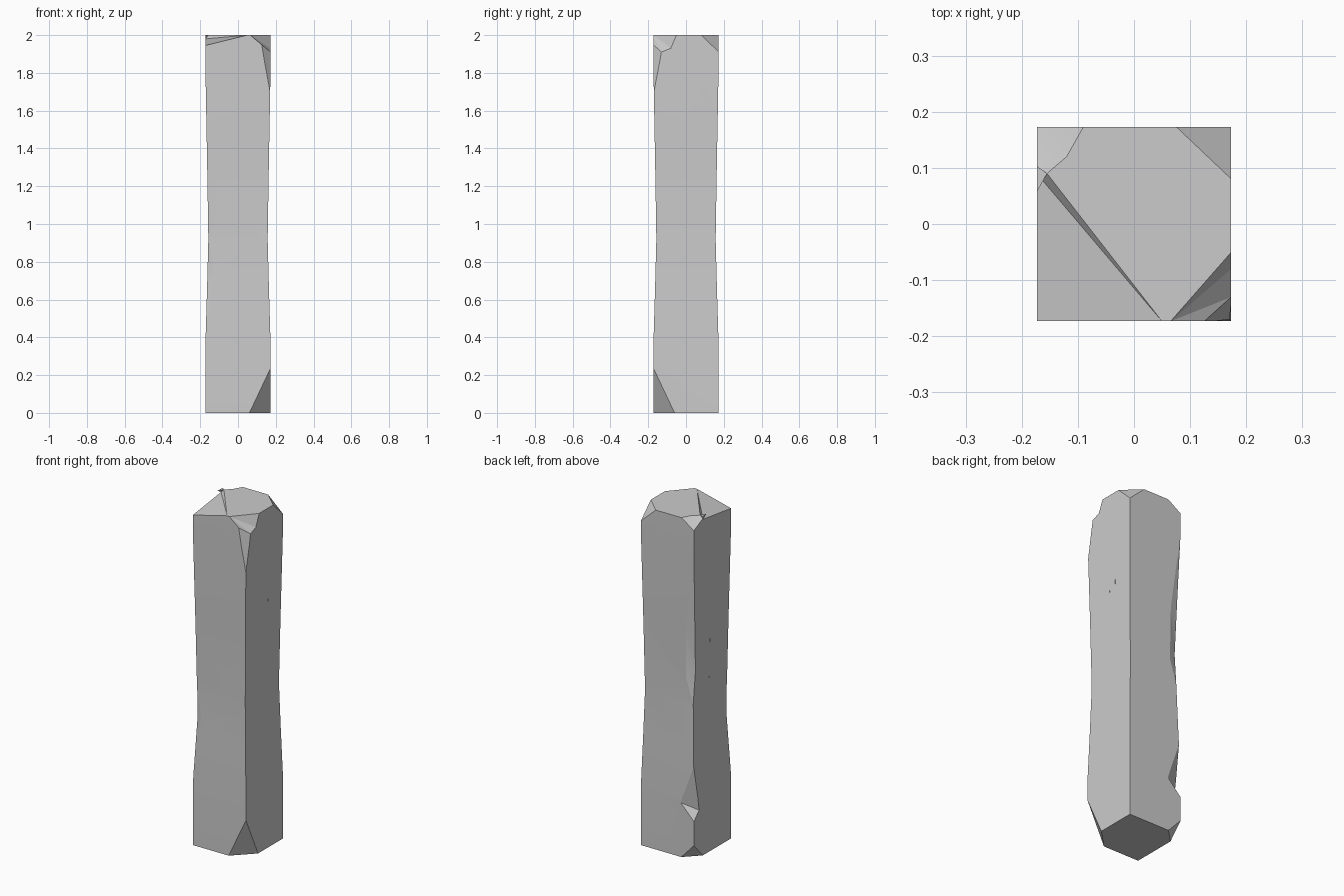
import bpy, bmesh

if "Cube" in bpy.data.objects:
    bpy.data.objects.remove(bpy.data.objects["Cube"])

W = 0.173

# pillar body: square section lofted with a slight waist
bm = bmesh.new()
rings = []
for z, w in [(0, W), (0.35, W), (0.65, 0.164), (0.92, 0.157), (1.3, 0.163), (1.85, W), (2, W)]:
    rings.append([bm.verts.new((sx * w, sy * w, z)) for sx, sy in ((-1, -1), (1, -1), (1, 1), (-1, 1))])
for a, b in zip(rings, rings[1:]):
    for i in range(4):
        j = (i + 1) % 4
        bm.faces.new((a[i], a[j], b[j], b[i]))
bm.faces.new(rings[0][::-1])
bm.faces.new(rings[-1])
me = bpy.data.meshes.new("pillar")
bm.to_mesh(me)
bm.free()
pillar = bpy.data.objects.new("pillar", me)
bpy.context.collection.objects.link(pillar)
bpy.context.view_layer.objects.active = pillar
pillar.select_set(True)


def chip(points):
    """Cut away the convex hull of the given points."""
    b = bmesh.new()
    for p in points:
        b.verts.new(p)
    r = bmesh.ops.convex_hull(b, input=b.verts)
    junk = list({v for v in r["geom_interior"] + r["geom_unused"] if isinstance(v, bmesh.types.BMVert)})
    bmesh.ops.delete(b, geom=junk, context='VERTS')
    bmesh.ops.recalc_face_normals(b, faces=b.faces)
    m = bpy.data.meshes.new("chip_cutter")
    b.to_mesh(m)
    b.free()
    c = bpy.data.objects.new("chip_cutter", m)
    c.hide_render = True
    bpy.context.collection.objects.link(c)
    mod = pillar.modifiers.new("chip", 'BOOLEAN')
    mod.operation, mod.solver, mod.object = 'DIFFERENCE', 'EXACT', c
    bpy.ops.object.modifier_apply(modifier=mod.name)
    bpy.data.objects.remove(c)


F = 0.1735  # just outside the side faces
# top corners
chip([(0.075, F, 2), (F, 0.08, 2), (F, F, 1.91), (0.25, 0.25, 2.1)])
chip([(-0.09, F, 2), (-0.12, 0.12, 2), (-0.155, 0.09, 2), (-F, 0.09, 1.985), (-F, F, 1.945), (-0.25, 0.25, 2.1)])
chip([(-0.155, 0.09, 2), (-0.113, -0.10, 2), (0.05, -F, 2), (-0.1, -F, 1.98),
      (-F, -F, 1.945), (-F, 0.09, 1.98), (-0.25, -0.25, 2.1)])
# front right corner, long splinter and top break
chip([(0.065, -F, 2), (0.14, -0.14, 2), (F, -0.05, 2), (0.125, -F, 1.95), (F, -0.13, 1.91),
      (F, -0.08, 1.93), (0.3, -0.3, 2.1)])
chip([(0.125, -F, 1.95), (F, -0.13, 1.91), (0.147, -0.147, 1.97), (F, -F, 1.66), (0.3, -0.3, 1.98)])
# bottom corners
chip([(0.06, -F, 0), (F, -0.06, 0), (0.12, -F, 0.04), (F, -0.14, 0.04), (F, -F, 0.24), (0.3, -0.3, -0.1)])
chip([(-0.09, F, 0), (-F, 0.09, 0), (-F, F, 0.09), (-0.25, 0.25, -0.1)])
# back left edge chips
chip([(-0.17, 0.17, 0.58), (-0.085, 0.174, 0.32), (-0.174, 0.125, 0.28), (-F, F, 0.23), (-0.3, 0.3, 0.4)])
chip([(-0.171, 0.171, 1.78), (-0.11, 0.166, 1.38), (-0.11, 0.16, 1.05), (-0.161, 0.14, 1.1),
      (-0.158, 0.158, 0.9), (-0.3, 0.3, 1.3)])
# front left edge chip
chip([(-F, -F, 0.37), (-0.125, -0.163, 0.75), (-0.163, -0.145, 0.75), (-0.159, -0.159, 1.02), (-0.3, -0.3, 0.75)])

# hairline cracks: (side of x, y, bottom z, top z)
for s, y, z0, z1 in [(1, 0.045, 1.32, 1.72), (1, 0.0, 1.36, 1.48), (-1, 0.01, 1.18, 1.3), (-1, 0.01, 0.95, 1.08)]:
    zm = (z0 + z1) / 2
    chip([(s * 0.2, y + 0.003, zm), (s * 0.2, y - 0.003, zm), (s * 0.155, y, zm),
          (s * 0.18, y, z0), (s * 0.18, y, z1)])

bpy.ops.object.shade_smooth_by_angle(angle=0.2)
